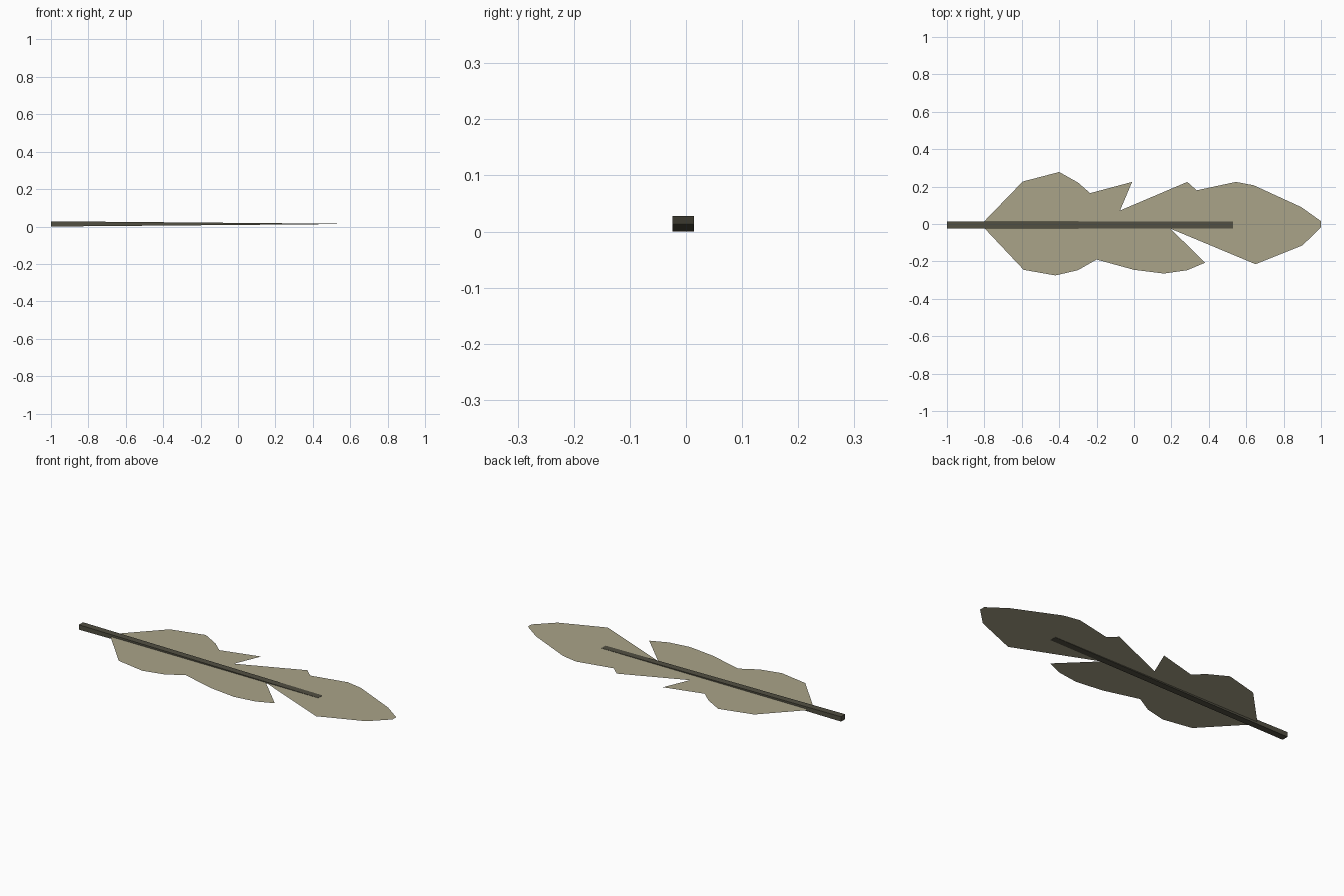
import bpy, bmesh

if "Cube" in bpy.data.objects:
    bpy.data.objects.remove(bpy.data.objects["Cube"])

def material(name, rgb):
    m = bpy.data.materials.new(name)
    m.diffuse_color = (*rgb, 1)
    m.use_nodes = True
    m.node_tree.nodes["Principled BSDF"].inputs["Base Color"].default_value = m.diffuse_color
    return m

def add_object(name, bm, mat):
    me = bpy.data.meshes.new(name)
    bm.to_mesh(me)
    bm.free()
    me.materials.append(mat)
    ob = bpy.data.objects.new(name, me)
    bpy.context.collection.objects.link(ob)
    return ob

MID_Z = 0.014

# Vane: a single flat sheet with notched edges
upper = [(-0.80, 0.015), (-0.595, 0.227), (-0.40, 0.278), (-0.30, 0.222),
         (-0.235, 0.165), (-0.01, 0.225), (-0.075, 0.072), (0.285, 0.225),
         (0.335, 0.18), (0.545, 0.225), (0.64, 0.207), (0.895, 0.09), (1.0, 0.015)]
lower = [(1.0, -0.018), (0.90, -0.115), (0.65, -0.215), (0.195, -0.025),
         (0.38, -0.207), (0.285, -0.247), (0.16, -0.265), (0.0, -0.245),
         (-0.20, -0.19), (-0.30, -0.247), (-0.42, -0.275), (-0.59, -0.245),
         (-0.80, -0.022)]
bm = bmesh.new()
outline = [bm.verts.new((x, y, MID_Z)) for x, y in upper + lower]
face = bm.faces.new(outline)
face.normal_update()
if face.normal.z < 0:
    face.normal_flip()
bmesh.ops.triangulate(bm, faces=bm.faces[:])
add_object("feather_vane", bm, material("vane_tan", (0.40, 0.37, 0.25)))

# Quill: square bar whose height tapers towards the tip
bm = bmesh.new()
bmesh.ops.create_cube(bm, size=1)
for v in bm.verts:
    tip = v.co.x > 0
    half = 0.001 if tip else MID_Z
    v.co = (0.53 if tip else -1.0,
            0.014 if v.co.y > 0 else -0.024,
            MID_Z + (half if v.co.z > 0 else -half))
add_object("feather_quill", bm, material("quill_dark", (0.085, 0.08, 0.055)))
